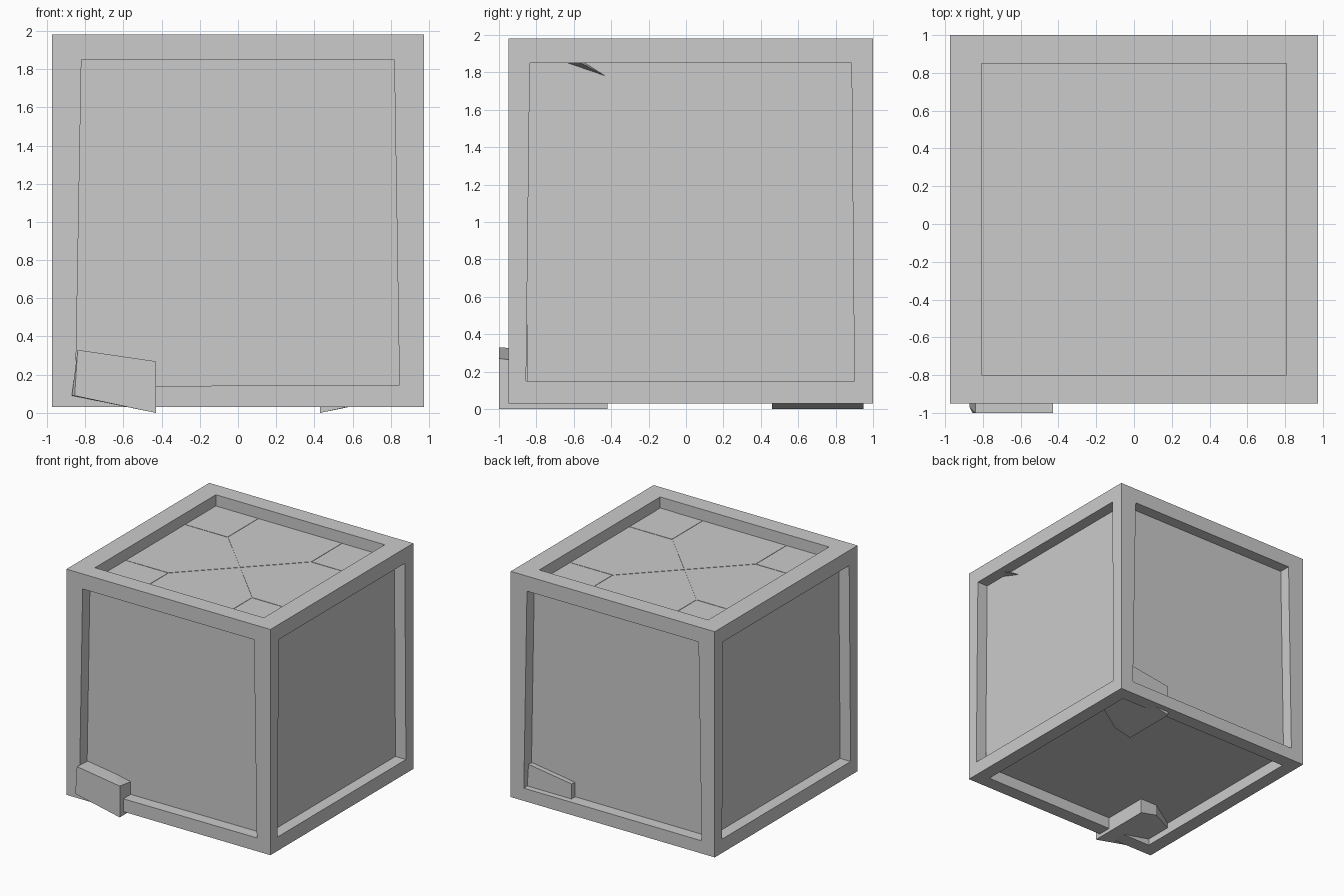
import bpy, bmesh
from mathutils import Vector

if "Cube" in bpy.data.objects:
    bpy.data.objects.remove(bpy.data.objects["Cube"])

LO = Vector((-0.975, -0.95, 0.03))
HI = Vector((0.975, 1.0, 1.98))
MID = (LO + HI) / 2
DEPTH = 0.10


def finish(name, bm):
    bm.normal_update()
    me = bpy.data.meshes.new(name)
    bm.to_mesh(me)
    bm.free()
    ob = bpy.data.objects.new(name, me)
    bpy.context.collection.objects.link(ob)
    return ob


def hull(name, points):
    """Closed convex solid around the points."""
    bm = bmesh.new()
    vs = [bm.verts.new(p) for p in points]
    res = bmesh.ops.convex_hull(bm, input=vs)
    junk = [v for v in res["geom_interior"] if isinstance(v, bmesh.types.BMVert)]
    if junk:
        bmesh.ops.delete(bm, geom=junk, context='VERTS')
    bmesh.ops.dissolve_limit(bm, angle_limit=0.01, verts=bm.verts[:], edges=bm.edges[:])
    bmesh.ops.recalc_face_normals(bm, faces=bm.faces[:])
    return finish(name, bm)


def box(name, lo, hi):
    return hull(name, [(x, y, z) for x in (lo[0], hi[0])
                       for y in (lo[1], hi[1]) for z in (lo[2], hi[2])])


# Outer frame: one border and recess wall per side, openings slightly tapered
SIDES = [  # axis, direction, opening corners in the other two axes
    (1, -1, [(-.85, .14), (.845, .145), (.818, 1.85), (-.82, 1.85)]),
    (1, 1, [(-.85, .14), (.85, .14), (.82, 1.85), (-.82, 1.85)]),
    (0, 1, [(-.855, .15), (.90, .15), (.885, 1.85), (-.835, 1.85)]),
    (0, -1, [(-.855, .15), (.90, .15), (.885, 1.85), (-.835, 1.85)]),
    (2, 1, [(-.807, -.80), (.807, -.80), (.807, .85), (-.807, .85)]),
    (2, -1, [(-.855, -.83), (.855, -.83), (.855, .88), (-.855, .88)]),
]
bm = bmesh.new()
for axis, s, corners in SIDES:
    u, v = [a for a in range(3) if a != axis]
    plane = HI[axis] if s > 0 else LO[axis]
    out, inn, deep = [], [], []
    for a, b in corners:
        p = Vector((0, 0, 0))
        p[axis], p[u], p[v] = plane, a, b
        o = p.copy()
        for k in (u, v):
            o[k] = HI[k] if p[k] > MID[k] else LO[k]
        d = p.copy()
        d[axis] -= s * DEPTH
        for ring, co in ((out, o), (inn, p), (deep, d)):
            ring.append(bm.verts.new(co))
    flip = (s > 0) == (axis == 1)
    for r1, r2 in ((out, inn), (inn, deep)):
        for i in range(4):
            j = (i + 1) % 4
            q = [r1[i], r1[j], r2[j], r2[i]]
            bm.faces.new(q[::-1] if flip else q)
bmesh.ops.remove_doubles(bm, verts=bm.verts[:], dist=0.0005)
finish("crate_frame", bm)

# Inner body whose faces are the recessed panels
inset = Vector((DEPTH,) * 3)
box("recessed_panels", LO + inset, HI - inset)

# Thin plates on the top panel: four corner plates and four wedges
z0, z1, g, cy = HI.z - DEPTH - 0.01, HI.z - DEPTH + 0.003, 0.002, 0.025


def plate(name, pts):
    hull(name, [(x, y + cy, z) for x, y in pts for z in (z0, z1)])


for sx in (-1, 1):
    for sy in (-1, 1):
        plate("top_corner_plate", [(sx * x, sy * y) for x in (.4 + g, .82) for y in (.405 + g, .84)])
for s in (-1, 1):
    plate("top_end_wedge", [(0, s * 2 * g), (-.4 + g, s * (.405 + g)), (.4 - g, s * (.405 + g)),
                            (-.4 + g, s * .84), (.4 - g, s * .84)])
    plate("top_side_wedge", [(s * 2 * g, 0), (s * .4, -.405 + 2 * g), (s * .4, .405 - 2 * g),
                             (s * .82, -.405 + g), (s * .82, .405 - g)])


# Slanted feet at the front left and back right bottom corners
def foot(name, s, y_out, y_in):
    y_cut = y_in + 0.3 * (y_out - y_in)
    pts = [(.43, y_out, 0), (.43, y_out, .27), (.84, y_out, .33), (.855, y_out, .09),
           (.87, y_out + .03 * (1 if y_in > y_out else -1), .09),
           (.43, y_in, 0), (.43, y_in, .2), (.59, y_in, .035), (.59, y_in, .2),
           (.865, y_cut, .09), (.84, y_cut, .3)]
    hull(name, [(s * x, y, z) for x, y, z in pts])


foot("front_left_foot", -1, -1.0, -0.42)
foot("back_right_foot", 1, 0.95, 0.46)

# Tip of the upper brace showing through the right panel and the top panel
hull("right_brace_tip", [(.86, -.68, 1.86), (.87, -.42, 1.775), (.93, -.57, 1.853), (.86, -.55, 1.86)])
hull("top_brace_tip", [(.63, -.81, 1.885), (.82, -.81, 1.885), (.82, -.755, 1.885), (.82, -.81, 1.87)])
